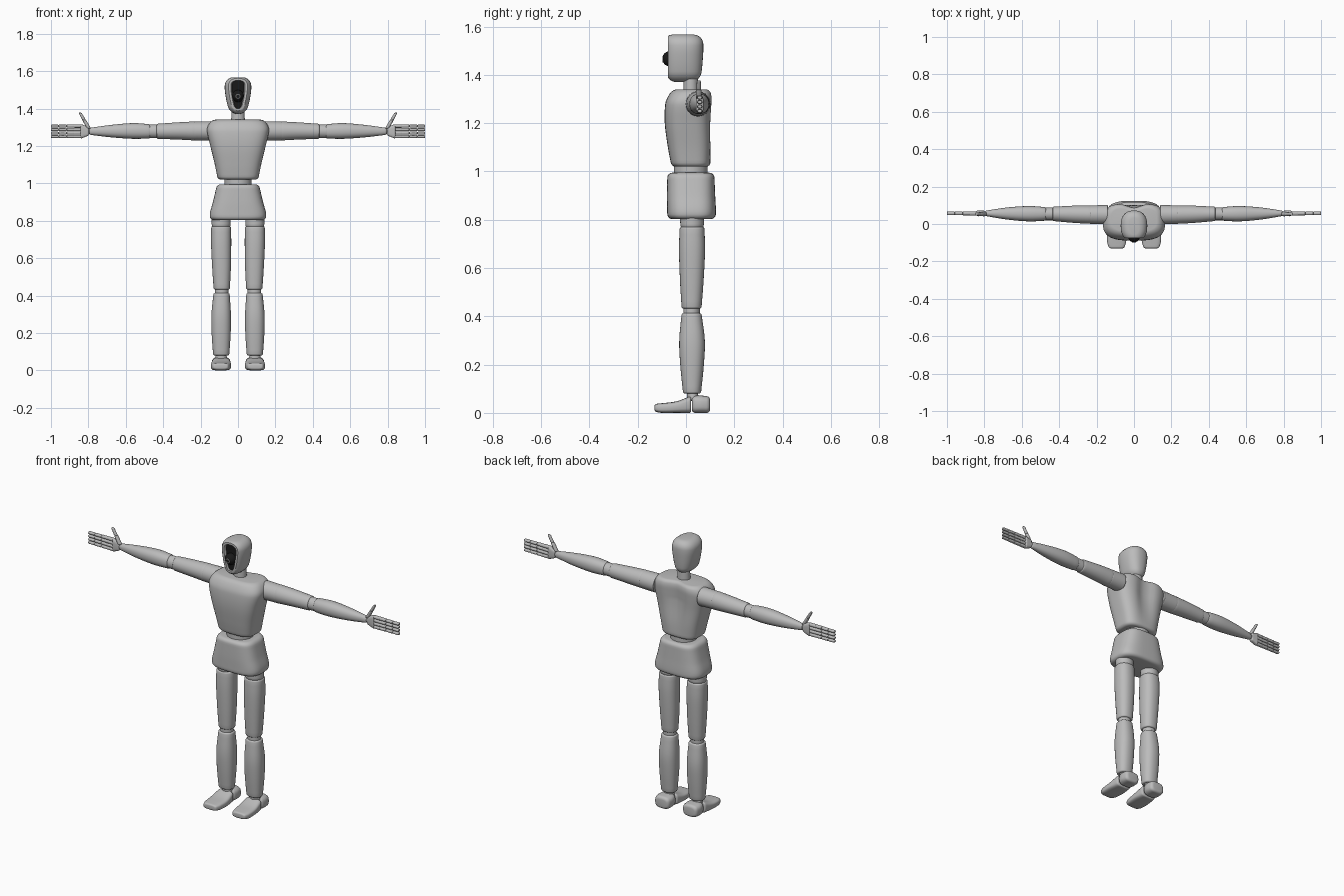
import bpy, bmesh
from math import sin, cos, pi, sqrt, exp, copysign

cube = bpy.data.objects.get("Cube")
if cube:
    bpy.data.objects.remove(cube)


def material(name, rgb):
    m = bpy.data.materials.new(name)
    m.use_nodes = True
    m.diffuse_color = (*rgb, 1)
    m.node_tree.nodes["Principled BSDF"].inputs["Base Color"].default_value = (*rgb, 1)
    return m


GREY = material("body grey", (0.5, 0.5, 0.5))
BLACK = material("face black", (0.01, 0.01, 0.01))
ORDER = {"x": (2, 0, 1), "y": (0, 2, 1), "z": (0, 1, 2)}


def finish(bm, name, mats=(GREY,)):
    bmesh.ops.recalc_face_normals(bm, faces=bm.faces)
    mesh = bpy.data.meshes.new(name)
    bm.to_mesh(mesh)
    bm.free()
    ob = bpy.data.objects.new(name, mesh)
    bpy.context.collection.objects.link(ob)
    for m in mats:
        mesh.materials.append(m)
    bpy.ops.object.select_all(action="DESELECT")
    ob.select_set(True)
    bpy.context.view_layer.objects.active = ob
    bpy.ops.object.shade_smooth_by_angle(angle=0.7)
    return ob


def sample(st, t):
    """Smooth interpolation of the stations at t."""
    n = len(st)
    i = max(k for k in range(n - 1) if k == 0 or st[k][0] <= t)
    a, b = st[i], st[i + 1]
    p, q = st[max(i - 1, 0)], st[min(i + 2, n - 1)]
    h = b[0] - a[0]
    w = (t - a[0]) / h
    out = []
    for j in range(1, 5):
        ma = (b[j] - p[j]) / (b[0] - p[0]) * h
        mb = (q[j] - a[j]) / (q[0] - a[0]) * h
        out.append(a[j] + w * ma + w * w * (3 * (b[j] - a[j]) - 2 * ma - mb)
                   + w ** 3 * (2 * (a[j] - b[j]) + ma + mb))
    return out


def loft(axis, st, power=2.0, r=0.01, s=1, sides=32, rows=14):
    """Rounded-end body from stations (position, centre u, v, half u, v)."""
    lo, hi = st[0][0], st[-1][0]
    r = min(r, (hi - lo) / 2.1)
    arc = [r * (1 - cos(k * pi / 8)) for k in range(5)]
    ts = sorted([lo + d for d in arc] + [hi - d for d in arc]
                + [lo + r + (hi - lo - 2 * r) * k / rows for k in range(1, rows)])
    bm = bmesh.new()
    rings = []
    for t in ts:
        cu, cv, hu, hv = sample(st, t)
        d = min(t - lo, hi - t, r)
        cut = r - sqrt(max(r * r - (r - d) ** 2, 0))
        hu, hv = max(hu - cut, 0.001), max(hv - cut, 0.001)
        ring = []
        for k in range(sides):
            c, n = cos(2 * pi * k / sides), sin(2 * pi * k / sides)
            uvw = (cu + hu * copysign(abs(c) ** (2 / power), c),
                   cv + hv * copysign(abs(n) ** (2 / power), n), t)
            x, y, z = (uvw[j] for j in ORDER[axis])
            ring.append(bm.verts.new((x * s, y, z)))
        rings.append(ring)
    for a, b in zip(rings, rings[1:]):
        for k in range(sides):
            m = (k + 1) % sides
            bm.faces.new((a[k], a[m], b[m], b[k]))
    bm.faces.new(rings[0])
    bm.faces.new(rings[-1])
    return bm


# Head: egg with a flat front, recessed dark face
bm = loft("z", [(1.37, 0, -0.01, 0.038, 0.065), (1.41, 0, -0.01, 0.054, 0.074),
                (1.47, 0, -0.01, 0.067, 0.08), (1.52, 0, -0.01, 0.071, 0.082),
                (1.567, 0, -0.012, 0.062, 0.08)], 2.4, 0.035)
cut = bmesh.ops.bisect_plane(bm, geom=bm.verts[:] + bm.edges[:] + bm.faces[:],
                             plane_co=(0, -0.074, 0), plane_no=(0, -1, 0), clear_outer=True)
rim = [e for e in cut["geom_cut"] if isinstance(e, bmesh.types.BMEdge)]
face = bmesh.ops.contextual_create(bm, geom=rim)["faces"][0]
for v in face.verts:
    v.co.y = -0.074
bm.normal_update()
bmesh.ops.inset_region(bm, faces=[face], thickness=0.012)
floor = bmesh.ops.extrude_discrete_faces(bm, faces=[face])["faces"][0]
for v in floor.verts:
    v.co.y += 0.012
    v.co.x *= 0.85
floor.material_index = 1
finish(bm, "head", (GREY, BLACK))

# Eye ball with a small centre ring
bm = bmesh.new()
bmesh.ops.create_uvsphere(bm, u_segments=24, v_segments=16, radius=0.032)
bmesh.ops.translate(bm, verts=bm.verts, vec=(0, -0.066, 1.467))
finish(bm, "eye", (BLACK,))
bpy.ops.mesh.primitive_torus_add(major_radius=0.011, minor_radius=0.003, major_segments=24,
                                 minor_segments=8, location=(0, -0.095, 1.465),
                                 rotation=(pi / 2, 0, 0))
ring = bpy.context.object
ring.name = "eye_ring"
ring.data.materials.append(GREY)

# Neck, chest, waist, hips
finish(loft("z", [(1.32, 0, 0.02, 0.037, 0.032), (1.385, 0, 0.02, 0.035, 0.03)], r=0.004), "neck")
bm = loft("z", [(1.02, 0, 0.02, 0.108, 0.08), (1.1, 0, 0.015, 0.124, 0.09),
                (1.2, 0, 0.009, 0.148, 0.097), (1.28, 0, 0.012, 0.166, 0.098),
                (1.31, 0, 0.018, 0.16, 0.093), (1.34, 0, 0.025, 0.138, 0.08)],
          3.2, 0.016, sides=64, rows=24)
for v in bm.verts:  # hollow along the spine
    x, y, z = v.co
    if y > 0.03:
        v.co.y -= 0.025 * exp(-(x / 0.05) ** 2) * min(max((z - 1.04) / 0.2, 0), 1)
finish(bm, "chest")
finish(loft("z", [(0.98, 0, 0.02, 0.072, 0.07), (1.03, 0, 0.02, 0.072, 0.07)], r=0.003), "waist")
finish(loft("z", [(0.803, 0, 0.023, 0.15, 0.1), (0.84, 0, 0.023, 0.15, 0.101),
                  (0.9, 0, 0.021, 0.134, 0.1), (0.995, 0, 0.02, 0.112, 0.097)],
            3.2, 0.02, sides=64), "hips")

for side, s in (("left", 1), ("right", -1)):
    def part(name, axis, st, power=2.0, r=0.008, **kw):
        finish(loft(axis, st, power, r, s, **kw), side + "_" + name)

    # Leg
    part("hip_joint", "z", [(0.75, 0.09, 0.025, 0.05, 0.048), (0.84, 0.09, 0.025, 0.052, 0.05)], r=0.03)
    part("thigh", "z", [(0.432, 0.087, 0.023, 0.043, 0.041), (0.55, 0.088, 0.024, 0.05, 0.049),
                        (0.68, 0.09, 0.025, 0.054, 0.054), (0.77, 0.09, 0.025, 0.053, 0.051)], 2.3)
    part("knee", "z", [(0.4, 0.088, 0.023, 0.036, 0.034), (0.445, 0.088, 0.023, 0.036, 0.034)])
    part("shin", "z", [(0.08, 0.09, 0.025, 0.043, 0.037), (0.2, 0.09, 0.025, 0.051, 0.049),
                       (0.3, 0.09, 0.025, 0.052, 0.053), (0.413, 0.088, 0.023, 0.043, 0.041)], 2.3)
    part("ankle", "z", [(0.05, 0.09, 0.03, 0.032, 0.025), (0.095, 0.09, 0.025, 0.028, 0.022)])
    part("front_foot", "y", [(-0.13, 0.093, 0.021, 0.04, 0.016), (-0.1, 0.093, 0.02, 0.05, 0.02),
                             (-0.04, 0.091, 0.024, 0.054, 0.024), (0.021, 0.09, 0.035, 0.048, 0.035)], 3.5)
    part("heel", "y", [(0.024, 0.09, 0.036, 0.044, 0.036), (0.06, 0.09, 0.036, 0.05, 0.036),
                       (0.1, 0.09, 0.034, 0.044, 0.034)], 3.0, 0.014)

    # Arm
    part("shoulder", "x", [(0.14, 0.05, 1.28, 0.052, 0.052), (0.235, 0.05, 1.28, 0.049, 0.05)], r=0.004)
    part("upper_arm", "x", [(0.228, 0.05, 1.28, 0.049, 0.051), (0.32, 0.052, 1.28, 0.046, 0.046),
                            (0.435, 0.054, 1.278, 0.038, 0.04)], r=0.006)
    part("elbow", "x", [(0.425, 0.054, 1.278, 0.034, 0.036), (0.48, 0.054, 1.278, 0.034, 0.036)])
    part("forearm", "x", [(0.47, 0.054, 1.278, 0.036, 0.038), (0.56, 0.055, 1.28, 0.041, 0.042),
                          (0.68, 0.056, 1.279, 0.032, 0.033), (0.795, 0.057, 1.278, 0.014, 0.018)], 2.2)
    part("wrist", "x", [(0.78, 0.057, 1.278, 0.011, 0.014), (0.83, 0.057, 1.278, 0.011, 0.014)])

    # Hand: palm blocks, four jointed fingers, thumb
    part("palm_base", "x", [(0.797, 0.057, 1.278, 0.014, 0.022), (0.842, 0.057, 1.278, 0.016, 0.04)], 3.5)
    for f in range(4):
        z = 1.25 + f * 0.0187
        for k, x in enumerate((0.836, 0.873, 0.916, 0.959)):
            w = 0.009 - 0.0005 * k
            part(f"finger_{f + 1}_bone_{k + 1}", "x", [(x, 0.057, z, w + 0.002, w),
                 (min(x + 0.043, 1), 0.057, z, w + 0.002, w)], 2.6, 0.004, sides=12, rows=3)
    part("thumb_base", "z", [(1.293, 0.797, 0.053, 0.012, 0.012), (1.34, 0.823, 0.053, 0.01, 0.011)],
         r=0.005, sides=16, rows=3)
    part("thumb_tip", "z", [(1.337, 0.822, 0.053, 0.01, 0.01), (1.378, 0.845, 0.053, 0.008, 0.008)],
         r=0.005, sides=16, rows=3)
